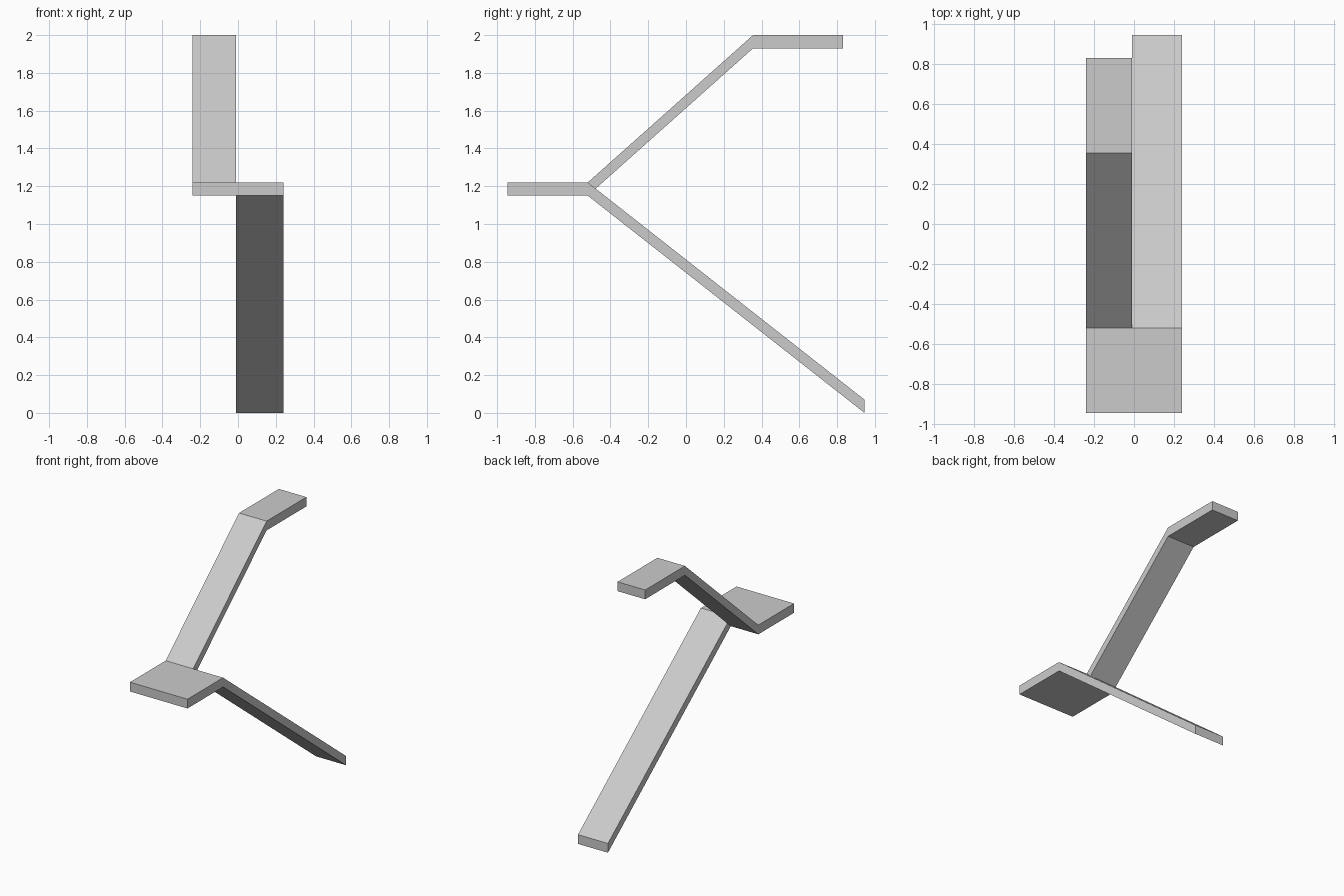
import bpy
import bmesh

old = bpy.data.objects.get("Cube")
if old:
    bpy.data.objects.remove(old, do_unlink=True)

# Plain concrete grey
grey = bpy.data.materials.new("concrete_grey")
grey.use_nodes = True
colour = (0.6, 0.6, 0.6, 1)
grey.diffuse_color = colour
grey.node_tree.nodes["Principled BSDF"].inputs["Base Color"].default_value = colour

THICK = 0.07
LEFT, MIDDLE, RIGHT = 0.24, -0.01, -0.24
LANDING = (-0.52, 1.22)


def slab(name, x0, x1, path):
    """Extrude a (y, z) top line, thickened downwards, from x0 to x1."""
    profile = path + [(y, z - THICK) for y, z in reversed(path)]
    bm = bmesh.new()
    face = bm.faces.new([bm.verts.new((x0, y, z)) for y, z in profile])
    swept = bmesh.ops.extrude_face_region(bm, geom=[face])["geom"]
    verts = [g for g in swept if isinstance(g, bmesh.types.BMVert)]
    bmesh.ops.translate(bm, verts=verts, vec=(x1 - x0, 0, 0))
    bmesh.ops.recalc_face_normals(bm, faces=bm.faces)
    mesh = bpy.data.meshes.new(name)
    bm.to_mesh(mesh)
    bm.free()
    mesh.materials.append(grey)
    obj = bpy.data.objects.new(name, mesh)
    bpy.context.collection.objects.link(obj)
    return obj


# Middle landing, the flight down and the flight up to the top floor
slab("middle_landing", RIGHT, LEFT, [(-0.945, 1.22), LANDING])
slab("lower_ramp", MIDDLE, LEFT, [LANDING, (0.945, THICK)])
slab("upper_ramp_and_top_landing", RIGHT, MIDDLE, [LANDING, (0.355, 2.0), (0.83, 2.0)])
